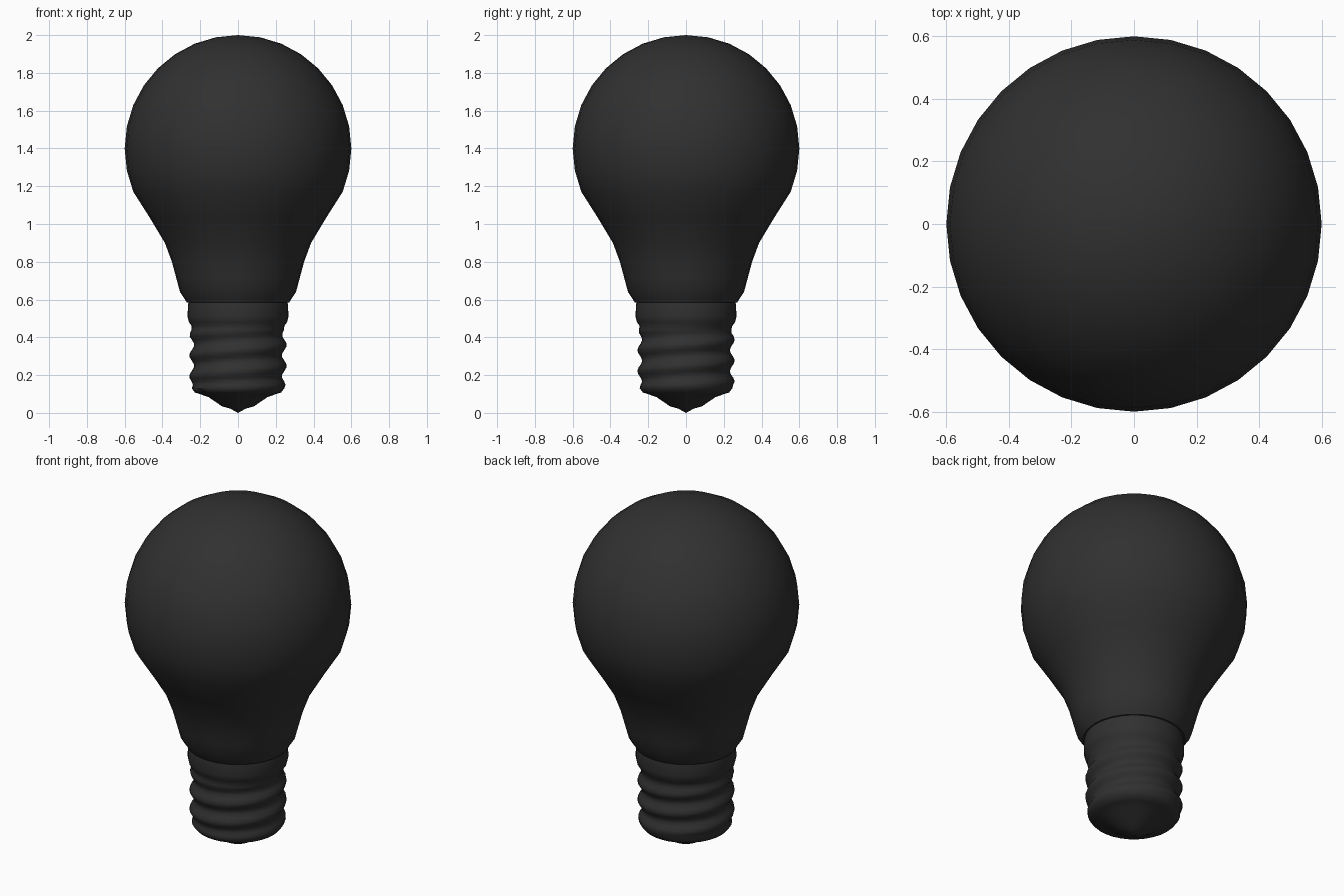
import bpy, bmesh, math

if "Cube" in bpy.data.objects:
    bpy.data.objects.remove(bpy.data.objects["Cube"])

SEG = 32
dark = bpy.data.materials.new("charcoal")
dark.diffuse_color = (0.03, 0.03, 0.03, 1)
dark.use_nodes = True
dark.node_tree.nodes["Principled BSDF"].inputs["Base Color"].default_value = dark.diffuse_color


def lathe(name, profile, radius_fn=None, sharp=40):
    """Spin a top-to-bottom (r, z) profile; r = 0 makes a pole."""
    bm = bmesh.new()
    rings = []
    for r, z in profile:
        if r == 0:
            rings.append([bm.verts.new((0, 0, z))] * SEG)
            continue
        ring = []
        for i in range(SEG):
            a = 2 * math.pi * i / SEG
            q = radius_fn(r, z, a) if radius_fn else r
            ring.append(bm.verts.new((q * math.cos(a), q * math.sin(a), z)))
        rings.append(ring)
    for up, low in zip(rings, rings[1:]):
        for i in range(SEG):
            j = (i + 1) % SEG
            face = dict.fromkeys((up[i], low[i], low[j], up[j]))
            bm.faces.new(list(face))
    bmesh.ops.recalc_face_normals(bm, faces=bm.faces)
    me = bpy.data.meshes.new(name)
    bm.to_mesh(me)
    bm.free()
    me.materials.append(dark)
    ob = bpy.data.objects.new(name, me)
    bpy.context.collection.objects.link(ob)
    bpy.context.view_layer.objects.active = ob
    ob.select_set(True)
    bpy.ops.object.shade_smooth_by_angle(angle=math.radians(sharp))
    ob.select_set(False)
    return ob


# glass: spherical dome running into a tapered neck with a turned-in lip
dome = [(0.6 * math.sin(math.pi * k / 16), 1.4 + 0.6 * math.cos(math.pi * k / 16))
        for k in range(11)]
dome[0] = (0, 2.0)
neck = [(0.465, 1.03), (0.387, 0.90), (0.35, 0.80), (0.327, 0.715),
        (0.307, 0.64), (0.28, 0.60), (0.272, 0.585), (0.24, 0.585), (0, 0.585)]
lathe("glass_bulb", dome + neck, sharp=50)

# screw base: plain collar, then a right-handed thread, then the contact
PITCH, TOP, BOTTOM = 0.111, 0.46, 0.13


def thread(r, z, a):
    if not BOTTOM <= z <= TOP:
        return r
    fade = min(1, (TOP - z) / 0.05, (z - BOTTOM) / 0.03)
    phase = (z - 0.36) / PITCH - a / (2 * math.pi)
    return r + 0.013 * fade * math.cos(2 * math.pi * phase)


rows = 18
threads = [(0.245, TOP + (BOTTOM - TOP) * k / rows) for k in range(rows + 1)]
collar = [(0, 0.588), (0.262, 0.588), (0.265, 0.57), (0.267, 0.51), (0.26, 0.48)]
contact = [(0.228, 0.108), (0.2, 0.099), (0.155, 0.083), (0.085, 0.035),
           (0.04, 0.022), (0, 0)]
lathe("screw_base", collar + threads + contact, thread, sharp=60)
